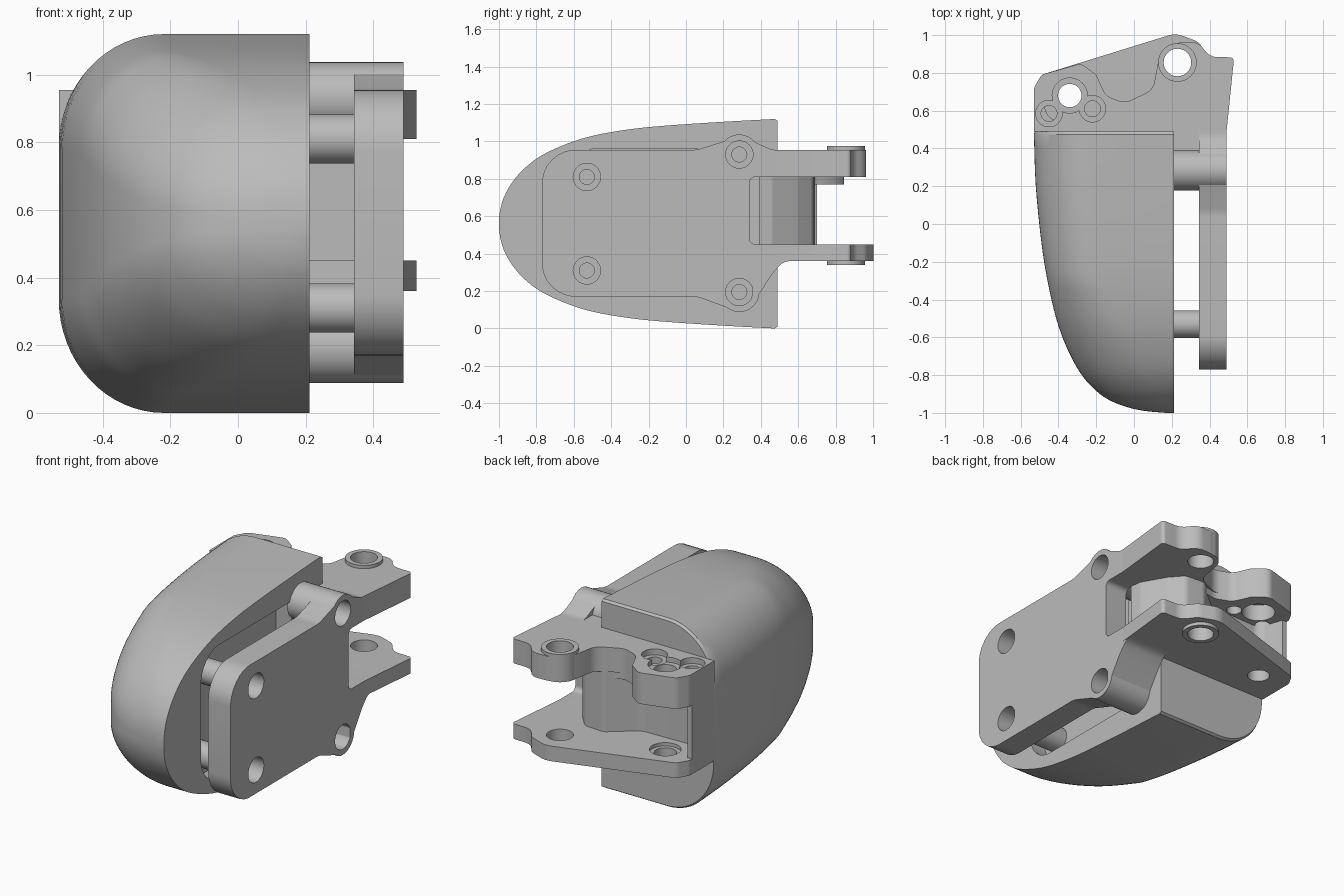
import bpy, bmesh, math
from mathutils import Vector

cube = bpy.data.objects.get("Cube")
if cube:
    bpy.data.objects.remove(cube)

grey = bpy.data.materials.new("plain_grey")
grey.use_nodes = True
grey.diffuse_color = (0.5, 0.5, 0.5, 1)
grey.node_tree.nodes["Principled BSDF"].inputs["Base Color"].default_value = (0.5, 0.5, 0.5, 1)


def make(name, bm):
    bmesh.ops.recalc_face_normals(bm, faces=bm.faces)
    me = bpy.data.meshes.new(name)
    bm.to_mesh(me)
    bm.free()
    me.materials.append(grey)
    ob = bpy.data.objects.new(name, me)
    bpy.context.collection.objects.link(ob)
    return ob


def rounded(pts, steps=8):
    """Round each corner (u, v, radius) of a closed outline."""
    out = []
    for i, p in enumerate(pts):
        c = Vector(p[:2])
        if len(p) < 3:
            out.append(c)
            continue
        a = Vector(pts[i - 1][:2]) - c
        b = Vector(pts[(i + 1) % len(pts)][:2]) - c
        half = a.angle(b) / 2
        d = min(p[2] / math.tan(half), a.length * 0.49, b.length * 0.49)
        r = d * math.tan(half)
        a.normalize()
        b.normalize()
        mid = c + (a + b).normalized() * (r / math.sin(half))
        s, e = c + a * d - mid, c + b * d - mid
        for k in range(steps + 1):
            out.append(mid + s.lerp(e, k / steps).normalized() * r)
    return out


def spline(pts, steps=4):
    """Smooth curve through the points."""
    p = [Vector(q) for q in pts]
    p = [p[0] * 2 - p[1]] + p + [p[-1] * 2 - p[-2]]
    out = []
    for a, b, c, d in zip(p, p[1:], p[2:], p[3:]):
        for k in range(steps):
            t = k / steps
            out.append(b + (c - a) * (t / 2) + (a * 2 - b * 5 + c * 4 - d) * (t * t / 2)
                       + (b * 3 - a - c * 3 + d) * (t ** 3 / 2))
    return out + [p[-2]]


def place(u, v, w, axis):
    return (w, u, v) if axis == 'x' else (u, v, w)


def prism(name, pts, lo, hi, axis):
    bm = bmesh.new()
    ring = [[bm.verts.new(place(p[0], p[1], w, axis)) for p in rounded(pts)] for w in (lo, hi)]
    bm.faces.new(ring[0])
    bm.faces.new(ring[1])
    n = len(ring[0])
    for i in range(n):
        j = (i + 1) % n
        bm.faces.new((ring[0][i], ring[0][j], ring[1][j], ring[1][i]))
    return make(name, bm)


def cylinder(name, u, v, r, lo, hi, axis, sides=40):
    turn = [2 * math.pi * i / sides for i in range(sides)]
    return prism(name, [(u + r * math.cos(t), v + r * math.sin(t)) for t in turn], lo, hi, axis)


def cut(ob, cutters):
    for c in cutters:
        m = ob.modifiers.new("cut", 'BOOLEAN')
        m.object, m.operation, m.solver = c, 'DIFFERENCE', 'EXACT'
    bpy.context.view_layer.update()
    done = ob.evaluated_get(bpy.context.evaluated_depsgraph_get())
    me = bpy.data.meshes.new_from_object(done)
    ob.modifiers.clear()
    ob.data = me


# Domed cover: lofted half sections (y, left edge x, half height)
FACE, MID, N = 0.212, 0.56, 16
stations = [(0.475, -0.53, 0.56), (0.2, -0.52, 0.545), (-0.1, -0.49, 0.525), (-0.3, -0.458, 0.505),
            (-0.5, -0.412, 0.47), (-0.65, -0.358, 0.422), (-0.78, -0.29, 0.36), (-0.87, -0.215, 0.29),
            (-0.93, -0.135, 0.22), (-0.97, -0.035, 0.15), (-0.99, 0.06, 0.09), (-1.0, 0.17, 0.03)]
bm = bmesh.new()
rings = []
for y, xl, h in [(0.49, -0.525, 0.55)] + spline(stations):
    w = FACE - xl
    soft = max(0, (-y - 0.3) / 0.7)
    rx, rz = w * (0.42 + 0.45 * soft), h * (0.6 + 0.3 * soft)
    half = [(FACE, h)]
    for k in range(N + 1):
        t = math.pi / 2 * k / N
        half.append((xl + rx - rx * math.sin(t), h - rz + rz * math.cos(t)))
    outline = half + [(x, -z) for x, z in reversed(half)]
    rings.append([bm.verts.new((x, y, MID + z)) for x, z in outline])
for a, b in zip(rings, rings[1:]):
    for i in range(len(a)):
        j = (i + 1) % len(a)
        bm.faces.new((a[i], a[j], b[j], b[i]))
bm.faces.new(rings[0])
bm.faces.new(rings[-1])
cover = make("cover", bm)
pocket = prism("pocket_cutter", [(-0.65, 0.17, 0.17), (0.2, 0.17, 0.03), (0.2, 0.96, 0.03),
                                 (-0.65, 0.96, 0.17)], 0.11, 0.4, 'x')
cut(cover, [pocket])

# Mounting plate with lobes around the rear screws and a window at the hinge
plate = prism("mounting_plate", [
    (-0.77, 0.17, 0.18), (0.06, 0.17, 0.15), (0.21, 0.115), (0.28, 0.09, 0.1), (0.35, 0.12, 0.05),
    (0.46, 0.29), (0.52, 0.36, 0.08), (0.6, 0.36), (0.6, 0.45), (0.34, 0.45, 0.03),
    (0.34, 0.81, 0.03), (0.5, 0.81), (0.5, 0.955), (0.46, 0.955, 0.1), (0.36, 1.0),
    (0.28, 1.03, 0.1), (0.2, 1.0), (0.06, 0.955, 0.15), (-0.77, 0.955, 0.18)], 0.343, 0.49, 'x')
neck = prism("lower_neck", [(0.35, 0.12), (0.46, 0.29), (0.52, 0.36, 0.08), (0.6, 0.36),
                            (0.6, 0.45), (0.36, 0.45)], 0.212, 0.49, 'x')

# Standoffs and their counterbored screw holes
solids, helpers = [plate], [pocket]
plate_cuts = []
for label, y, zs, r, start in (("front", -0.53, (0.31, 0.81), 0.073, 0.1),
                               ("rear", 0.285, (0.195, 0.93), 0.107, 0.2)):
    for side, z in zip(("lower", "upper"), zs):
        solids.append(cylinder(f"{label}_{side}_standoff", y, z, r, start,
                               0.49 if label == "rear" else 0.35, 'x'))
        plate_cuts.append(cylinder("bore_cutter", y, z, 0.04, 0.22, 0.6, 'x'))
        plate_cuts.append(cylinder("counterbore_cutter", y, z, 0.073, 0.37, 0.6, 'x'))
for ob in solids:
    cut(ob, plate_cuts)
helpers += plate_cuts

# Hinge arms share the base edge; the upper one has a scooped rear edge
side_edge = [(-0.53, 0.49), (-0.53, 0.72, 0.05), (-0.49, 0.79, 0.05)]
base = [(0.53, 0.882, 0.02), (0.49, 0.49), (0.49, 0.39), (0.21, 0.39), (0.21, 0.49)] + side_edge
scoop = [(-0.28, 0.85, 0.05), (-0.2, 0.79), (-0.15, 0.68, 0.08), (-0.05, 0.64, 0.08)]
tail = [(0.34, 0.965, 0.08), (0.4, 0.885, 0.08)]
lower = prism("lower_arm", base + [(0.22, 1.01, 0.12)] + tail, 0.36, 0.45, 'z')
upper = prism("upper_arm", base + scoop + [(0.1, 0.71, 0.08), (0.13, 0.87), (0.16, 0.92),
                                           (0.23, 0.96, 0.08)] + tail, 0.81, 0.955, 'z')
pad = prism("upper_arm_pad", side_edge + scoop + [(0.04, 0.66), (0.04, 0.49)], 0.77, 0.81, 'z')
upper_boss = cylinder("upper_pivot_boss", 0.23, 0.855, 0.102, 0.81, 0.975, 'z')
lower_boss = cylinder("lower_pivot_boss", 0.23, 0.855, 0.102, 0.34, 0.45, 'z')

# Wall that links the arms, with a rounded bulge and a side flange
wall = prism("hinge_wall", [(-0.53, 0.49), (0.21, 0.49), (0.21, 0.39), (0.35, 0.39), (0.34, 0.46, 0.05),
                            (0.26, 0.6, 0.05), (0.19, 0.68, 0.05), (0.06, 0.69, 0.05), (-0.1, 0.56, 0.1),
                            (-0.45, 0.55, 0.06), (-0.5, 0.7), (-0.53, 0.7)], 0.45, 0.81, 'z')

# Pivot, pin and screw holes in the arms
arm_cuts = [cylinder("pivot_cutter", 0.23, 0.855, 0.073, 0.2, 1.1, 'z'),
            cylinder("pin_cutter", -0.34, 0.68, 0.062, 0.2, 1.1, 'z'),
            cylinder("pin_sink_cutter", -0.34, 0.68, 0.093, 0.925, 1.1, 'z'),
            cylinder("pin_under_sink_cutter", -0.34, 0.68, 0.093, 0.6, 0.87, 'z'),
            cylinder("pin_lower_sink_cutter", -0.34, 0.68, 0.085, 0.43, 0.55, 'z')]
for x, y in ((-0.45, 0.585), (-0.22, 0.61)):
    arm_cuts.append(cylinder("screw_cutter", x, y, 0.042, 0.6, 1.1, 'z'))
    arm_cuts.append(cylinder("screw_sink_cutter", x, y, 0.07, 0.92, 1.1, 'z'))
for ob in (upper, lower, pad, upper_boss, lower_boss):
    cut(ob, arm_cuts)
helpers += arm_cuts

# Remove cutters and smooth the curved faces
for ob in helpers:
    bpy.data.objects.remove(ob)
bpy.context.view_layer.update()
bpy.ops.object.select_all(action='DESELECT')
for ob in solids + [cover, neck, lower, upper, pad, upper_boss, lower_boss, wall]:
    ob.select_set(True)
bpy.context.view_layer.objects.active = cover
bpy.ops.object.shade_smooth_by_angle(angle=math.radians(32))
